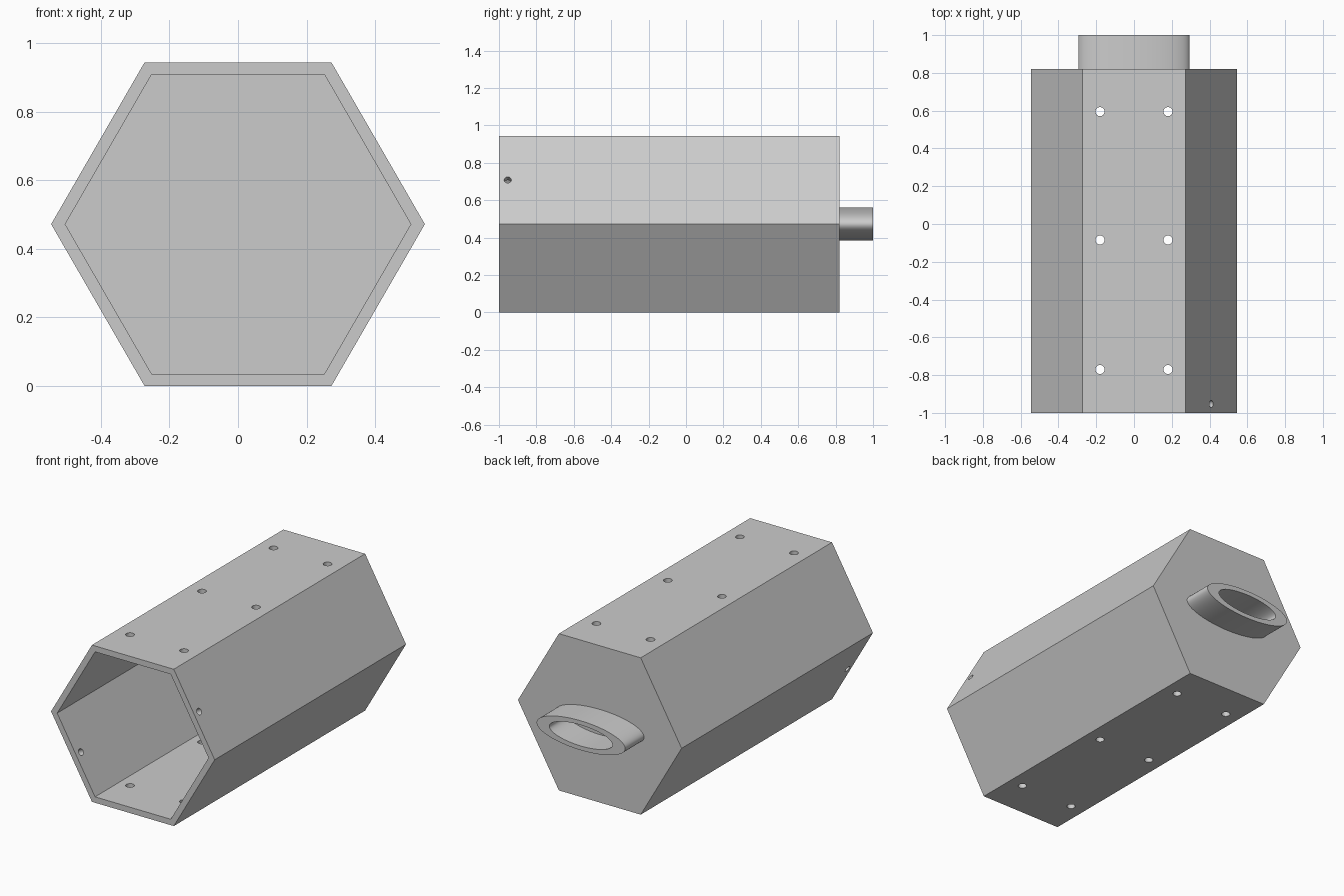
import bpy, bmesh
from math import sin, cos, pi, radians
from mathutils import Matrix, Vector

if "Cube" in bpy.data.objects:
    bpy.data.objects.remove(bpy.data.objects["Cube"])

R, R_IN = 0.545, 0.504          # hexagon corner radius, outside and inside
WALL = 0.036
ZC = R * cos(pi / 6)            # axis height, so the lower flat rests on z = 0
Y_FRONT, Y_BACK, Y_END = -1.0, 0.82, 1.0


def loft(name, sections, sides, caps=False):
    """Skin a run of (y, x radius, z radius) sections; cap the ends or close into a loop."""
    bm = bmesh.new()
    loops = []
    for y, rx, rz in sections:
        loops.append([bm.verts.new((rx * cos(2 * pi * i / sides), y,
                                    ZC + rz * sin(2 * pi * i / sides)))
                      for i in range(sides)])
    pairs = list(zip(loops, loops[1:]))
    if caps:
        bm.faces.new(loops[0])
        bm.faces.new(loops[-1])
    else:
        pairs.append((loops[-1], loops[0]))
    for a, b in pairs:
        for i in range(sides):
            j = (i + 1) % sides
            bm.faces.new((a[i], a[j], b[j], b[i]))
    bmesh.ops.recalc_face_normals(bm, faces=bm.faces)
    mesh = bpy.data.meshes.new(name)
    bm.to_mesh(mesh)
    bm.free()
    obj = bpy.data.objects.new(name, mesh)
    bpy.context.collection.objects.link(obj)
    return obj


# Hexagonal tube, open at the front and closed at the back
body = loft("hex_body", [(Y_BACK, R, R), (Y_FRONT, R, R),
                         (Y_FRONT, R_IN, R_IN), (Y_BACK - WALL, R_IN, R_IN)], 6, caps=True)

# Oval collar on the closed end, its bore stopping at the back wall
collar = loft("oval_collar", [(Y_BACK - 0.01, 0.295, 0.0885), (Y_END, 0.295, 0.0885),
                              (Y_END, 0.21, 0.063), (Y_BACK - 0.01, 0.21, 0.063)], 64)

# Drill rods: six vertical pairs of holes and one slanted pair near the open end
bm = bmesh.new()


def rod(center, direction, radius):
    turn = Vector(direction).to_track_quat('Z', 'Y').to_matrix().to_4x4()
    bmesh.ops.create_cone(bm, cap_ends=True, segments=32, radius1=radius, radius2=radius,
                          depth=1.4, matrix=Matrix.Translation(center) @ turn)


for y in (0.595, -0.085, -0.77):
    for x in (-0.18, 0.18):
        rod((x, y, ZC), (0, 0, 1), 0.024)
rod((0, -0.953, ZC), (cos(pi / 6), 0, sin(pi / 6)), 0.019)
mesh = bpy.data.meshes.new("drill_rods")
bm.to_mesh(mesh)
bm.free()
drill = bpy.data.objects.new("drill_rods", mesh)
bpy.context.collection.objects.link(drill)
drill.hide_render = True

# Cut the holes, then discard the rods
mod = body.modifiers.new("holes", 'BOOLEAN')
mod.operation = 'DIFFERENCE'
mod.solver = 'EXACT'
mod.object = drill
bpy.context.view_layer.objects.active = body
body.select_set(True)
bpy.ops.object.modifier_apply(modifier=mod.name)
bpy.data.objects.remove(drill)

# Smooth the round walls, keep the hexagon and rims crisp
collar.select_set(True)
bpy.ops.object.shade_smooth_by_angle(angle=radians(30))
